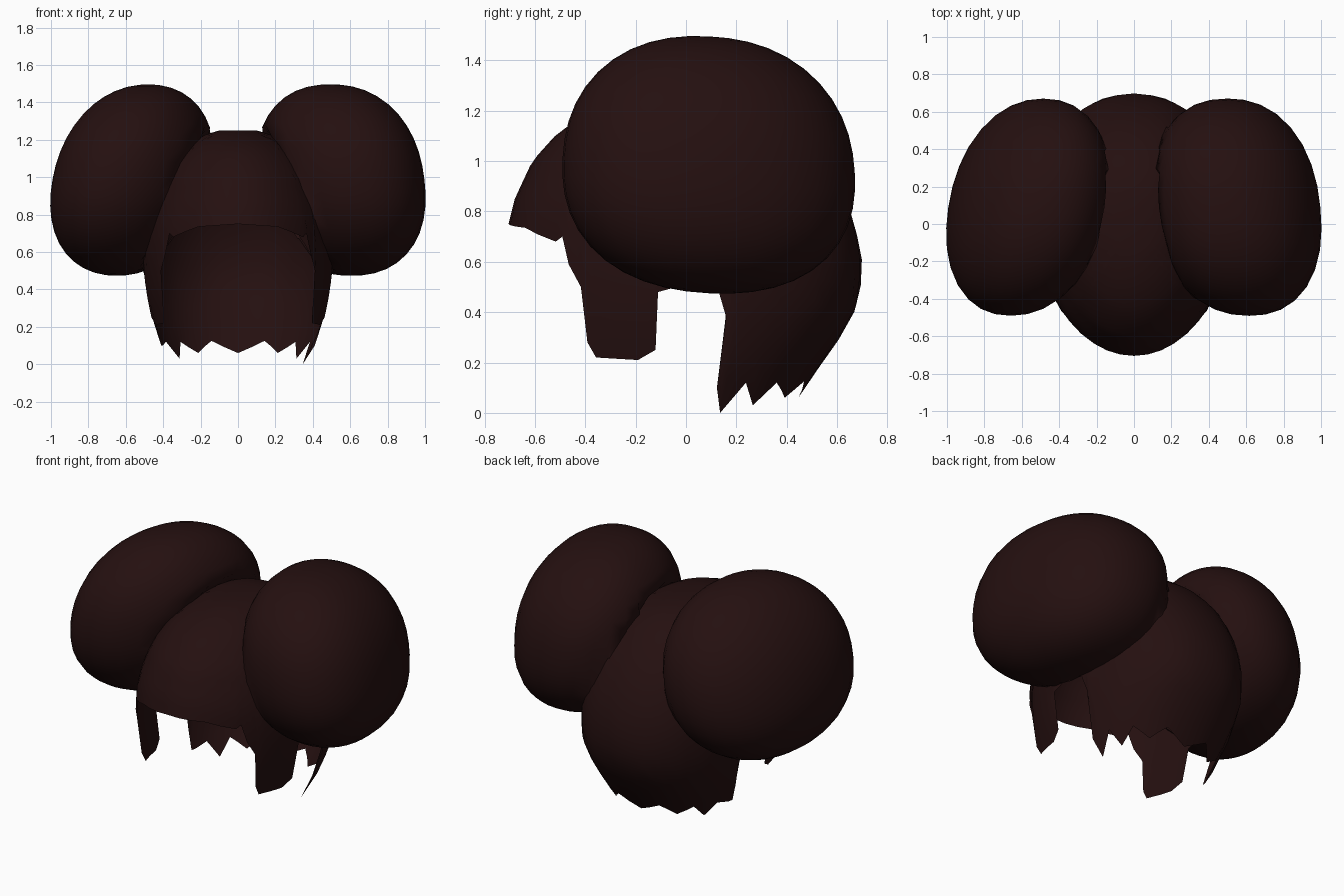
import bpy
import bmesh
import math

if "Cube" in bpy.data.objects:
    bpy.data.objects.remove(bpy.data.objects["Cube"])

hair = bpy.data.materials.new("dark brown hair")
hair.diffuse_color = (0.018, 0.005, 0.005, 1)
hair.use_nodes = True
hair.node_tree.nodes["Principled BSDF"].inputs["Base Color"].default_value = hair.diffuse_color


def lerp_table(table, v):
    """Piecewise linear lookup; rows are (key, values...) with rising keys."""
    if v <= table[0][0]:
        return table[0][1:]
    for a, b in zip(table, table[1:]):
        if v <= b[0]:
            k = (v - a[0]) / (b[0] - a[0])
            return [p + (q - p) * k for p, q in zip(a[1:], b[1:])]
    return table[-1][1:]


def finish(name, bm):
    bmesh.ops.recalc_face_normals(bm, faces=bm.faces)
    mesh = bpy.data.meshes.new(name)
    bm.to_mesh(mesh)
    bm.free()
    mesh.materials.append(hair)
    for p in mesh.polygons:
        p.use_smooth = True
    ob = bpy.data.objects.new(name, mesh)
    bpy.context.collection.objects.link(ob)
    return ob


# Cap cross-sections: height, half width, front depth, back depth
SECTIONS = [
    (0.00, 0.36, 0.66, 0.41), (0.10, 0.42, 0.68, 0.47),
    (0.28, 0.48, 0.70, 0.60), (0.44, 0.505, 0.71, 0.69),
    (0.60, 0.515, 0.71, 0.70), (0.75, 0.505, 0.705, 0.67),
    (0.85, 0.48, 0.68, 0.635), (1.00, 0.42, 0.61, 0.55),
    (1.10, 0.35, 0.52, 0.46), (1.16, 0.29, 0.44, 0.39),
    (1.22, 0.20, 0.30, 0.28), (1.25, 0.10, 0.15, 0.14),
]
# Hemline: angle from the front, height (fringe, sideburn, ear gap, ragged nape)
HEM = [
    (0, 0.75), (25, 0.735), (43, 0.68), (46, 0.70), (49, 0.59), (54, 0.50),
    (56, 0.28), (59, 0.22), (74, 0.21), (80, 0.25), (81, 0.48), (90, 0.51),
    (99, 0.48), (102, 0.38), (103, 0.10), (107, 0.0), (117, 0.12),
    (126, 0.03), (136, 0.12), (150, 0.06), (163, 0.125), (180, 0.06),
]


def cap_point(deg, z):
    w, front, back = lerp_table(SECTIONS, z)
    s, c = math.sin(math.radians(deg)), math.cos(math.radians(deg))
    if c >= 0:
        return (w * s, -front * c, z)
    # the back is a little fuller than an ellipse
    e = 0.9
    return (w * math.copysign(abs(s) ** e, s), back * abs(c) ** e, z)


def cap_depth(co):
    """Relative distance from the cap axis: below 1 is inside the cap."""
    if co.z > 1.25:
        return 2.0
    w, front, back = lerp_table(SECTIONS, co.z)
    if co.y < 0:
        return math.hypot(co.x / w, co.y / front)
    e = 2 / 0.9
    return (abs(co.x / w) ** e + abs(co.y / back) ** e) ** (1 / e)


def make_cap():
    angles = []
    for (a, _), (b, _) in zip(HEM, HEM[1:]):
        n = max(1, round((b - a) / 8))
        angles += [a + (b - a) * i / n for i in range(n)]
    angles.append(180)
    angles += [-a for a in reversed(angles[1:-1])]
    bm = bmesh.new()
    rows, top = 14, 1.25
    columns = []
    for a in angles:
        hem = lerp_table(HEM, abs(a))[0]
        if -116 < a < 0:  # shorter lock behind the left ear
            hem = max(hem, 0.10)
        columns.append([bm.verts.new(cap_point(a, top - (top - hem) * (i / rows) ** 1.4))
                        for i in range(rows + 1)])
    pole = bm.verts.new((0, 0, 1.25))
    for c, d in zip(columns, columns[1:] + columns[:1]):
        bm.faces.new((pole, c[0], d[0]))
        for i in range(rows):
            bm.faces.new((c[i], c[i + 1], d[i + 1], d[i]))
    return finish("hair_cap", bm)


# Full, leaning puff on each side, left open where it meets the cap
def make_puff(name, side, x, rx, lean_y, lean_z, p):
    bm = bmesh.new()
    bmesh.ops.create_uvsphere(bm, u_segments=32, v_segments=22, radius=1)
    for v in bm.verts:
        k = sum(abs(t) ** p for t in v.co) ** (-1 / p)
        u = v.co * k
        dy, dz = 0.58 * u.y * (1 - 0.05 * u.z), 0.51 * u.z
        v.co = (side * (x + rx * u.x - lean_y * dy - lean_z * dz),
                0.09 + dy, 0.985 + dz - 0.05 * dy)
    depth = {v: cap_depth(v.co) for v in bm.verts}
    hidden = [f for f in bm.faces if all(depth[v] < 0.98 for v in f.verts)]
    bmesh.ops.delete(bm, geom=hidden, context='FACES')
    # tuck the open rim just under the cap surface
    for v in bm.verts:
        d = depth[v]
        if d < 0.98:
            v.co.x *= 0.98 / d
            v.co.y *= 0.98 / d
    return finish(name, bm)


make_cap()
make_puff("right_puff", 1, 0.55, 0.44, 0.10, 0.12, 2.25)
make_puff("left_puff", -1, 0.565, 0.415, 0.15, 0.18, 2.15)
